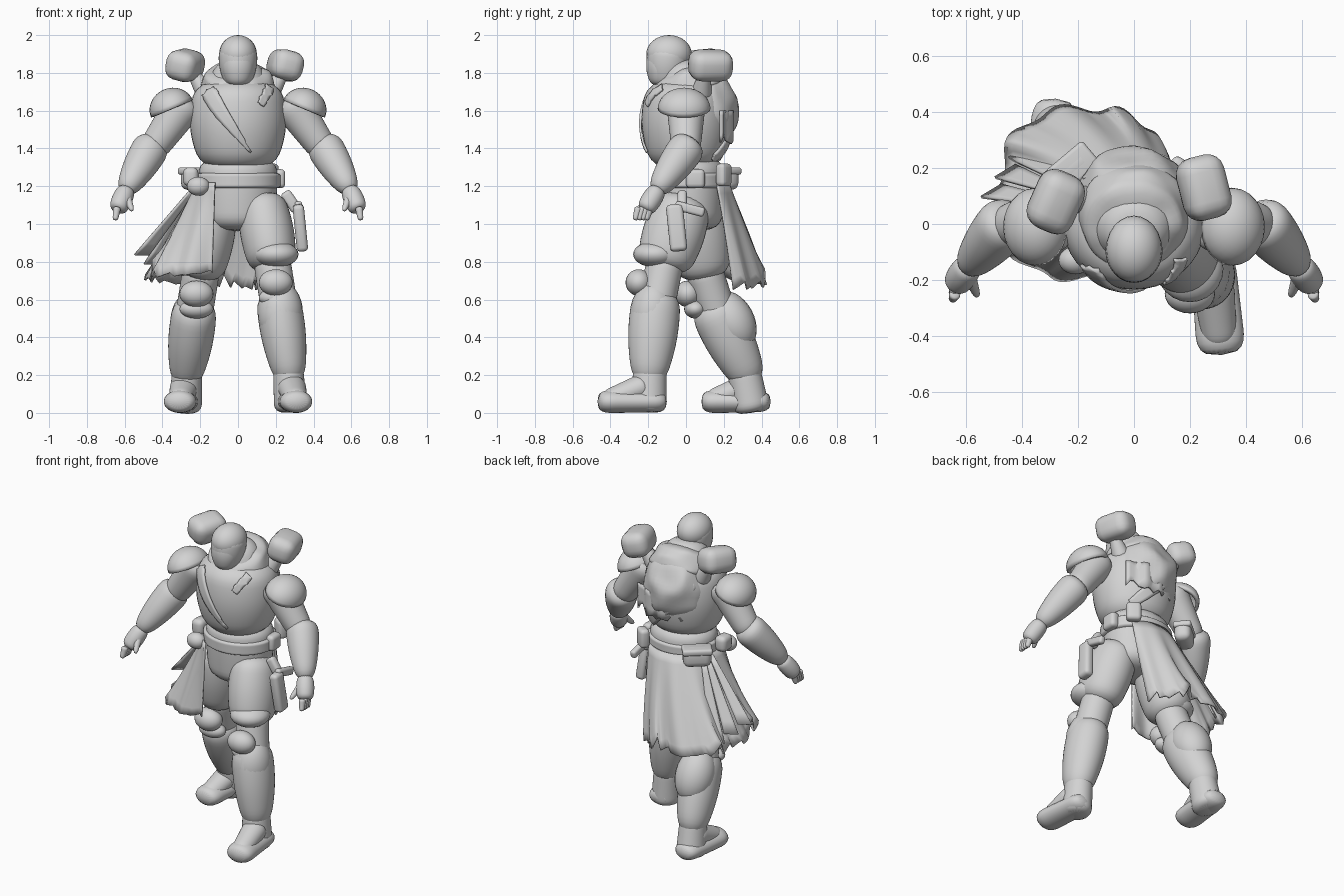
import bpy
import bmesh
import math
import random
from mathutils import Vector, noise

random.seed(4)
default_cube = bpy.data.objects.get("Cube")
if default_cube:
    bpy.data.objects.remove(default_cube)

grey = bpy.data.materials.new("plain_grey")
grey.use_nodes = True
grey.diffuse_color = (0.65, 0.65, 0.65, 1)
shader = grey.node_tree.nodes["Principled BSDF"]
shader.inputs["Base Color"].default_value = grey.diffuse_color


def finish(name, builder, place=(0, 0, 0), turn=(0, 0, 0)):
    """Turn a bmesh into a smooth, coloured object."""
    bmesh.ops.recalc_face_normals(builder, faces=builder.faces)
    mesh = bpy.data.meshes.new(name)
    builder.to_mesh(mesh)
    builder.free()
    mesh.materials.append(grey)
    mesh.shade_smooth()
    part = bpy.data.objects.new(name, mesh)
    part.location = place
    part.rotation_euler = turn
    bpy.context.collection.objects.link(part)
    return part


def limb(name, start, end, start_radius, end_radius, bulge=0, depth=1, wrinkle=0):
    """Tapered, bulging tube with rounded ends; depth flattens it front to back."""
    start, end = Vector(start), Vector(end)
    axis = (end - start).normalized()
    back = axis.cross(Vector((1, 0, 0))).normalized()
    across = back.cross(axis)
    builder = bmesh.new()
    steps, sides = 8, 20
    loops = []
    for step in range(steps + 1):
        t = step / steps
        radius = start_radius + (end_radius - start_radius) * t + bulge * math.sin(math.pi * t)
        if step in (0, steps):
            radius *= 0.7
        loop = []
        for corner in range(sides):
            angle = math.tau * corner / sides
            spot = start.lerp(end, t)
            spot += across * radius * math.cos(angle) + back * radius * depth * math.sin(angle)
            spot += wrinkle * noise.noise_vector(spot * 14)
            loop.append(builder.verts.new(spot))
        loops.append(loop)
    for low, high in zip(loops, loops[1:]):
        for corner in range(sides):
            builder.faces.new((low[corner - 1], low[corner], high[corner], high[corner - 1]))
    builder.faces.new(loops[0])
    builder.faces.new(loops[-1])
    part = finish(name, builder)
    smoother = part.modifiers.new("smoother", "SUBSURF")
    smoother.levels = smoother.render_levels = 1
    return part


def block(name, place, size, turn=(0, 0, 0)):
    """Soft rounded box."""
    builder = bmesh.new()
    bmesh.ops.create_cube(builder, size=1)
    bmesh.ops.scale(builder, vec=size, verts=builder.verts)
    part = finish(name, builder, place, turn)
    soften = part.modifiers.new("soften", "BEVEL")
    soften.width = min(size) * 0.38
    soften.segments = 4


def ball(name, place, size, turn=(0, 0, 0), dome=False):
    """Ellipsoid, or its upper half as a thick shell."""
    builder = bmesh.new()
    bmesh.ops.create_uvsphere(builder, u_segments=24, v_segments=16, radius=1)
    if dome:
        lower = [vert for vert in builder.verts if vert.co.z < -0.1]
        bmesh.ops.delete(builder, geom=lower, context="VERTS")
    bmesh.ops.scale(builder, vec=size, verts=builder.verts)
    part = finish(name, builder, place, turn)
    if dome:
        part.modifiers.new("thickness", "SOLIDIFY").thickness = 0.02


def sheet(name, columns, rows, surface):
    """Cloth grid whose points come from surface(column, u, v)."""
    builder = bmesh.new()
    grid = [[builder.verts.new(surface(column, column / columns, row / rows))
             for row in range(rows + 1)] for column in range(columns + 1)]
    for one, two in zip(grid, grid[1:]):
        for row in range(rows):
            builder.faces.new((one[row], two[row], two[row + 1], one[row + 1]))
    part = finish(name, builder)
    part.modifiers.new("thickness", "SOLIDIFY").thickness = 0.012
    return part


def sash(name, start, end, start_width, end_width):
    """Cloth band that hugs the chest."""
    start, end = Vector(start), Vector(end)
    across = (end - start).cross(Vector((0, 1, 0))).normalized()

    def surface(column, u, v):
        width = start_width + (end_width - start_width) * u
        return start.lerp(end, u) + across * width * (v - 0.5)

    part = sheet(name, 20, 4, surface)
    hug = part.modifiers.new("hug", "SHRINKWRAP")
    hug.target = chest
    hug.wrap_mode = "ABOVE_SURFACE"
    hug.offset = 0.015
    part.modifiers.move(1, 0)


def mirrored(side, x, y, z):
    return Vector((side * x, y, z))


# Trunk, belt and collar
limb("hips", (0, .02, .96), (0, .02, 1.36), .19, .21, bulge=.01, depth=.88)
chest = limb("chest", (0, 0, 1.28), (0, 0, 1.77), .19, .22, bulge=.055, depth=.92)
limb("neck", (0, .02, 1.6), (0, -.02, 1.87), .25, .1, depth=.9)
limb("belt", (0, .02, 1.18), (0, .02, 1.28), .23, .23, depth=.87)
limb("collar_scarf", (0, .04, 1.67), (0, -.02, 1.82), .21, .16, bulge=.01, wrinkle=.02)
limb("back_cloth", (0, .1, 1.42), (0, .08, 1.82), .15, .13, bulge=.07, depth=.9, wrinkle=.04)

# Helmeted head with a face mask
ball("helmet", (0, -.09, 1.9), (.1, .12, .1))
limb("jaw", (0, -.11, 1.72), (0, -.09, 1.94), .06, .1, bulge=.02, depth=1.1)
limb("face_mask", (0, -.14, 1.73), (0, -.13, 1.9), .05, .08, bulge=.02, depth=.9)

# Arms, hands and shoulder plates
for side, label in ((1, "left"), (-1, "right")):
    shoulder = mirrored(side, .26, 0, 1.67)
    elbow = mirrored(side, .47, 0, 1.37)
    wrist = mirrored(side, .6, -.16, 1.17)
    knuckles = mirrored(side, .64, -.22, 1.07)
    limb(label + "_upper_arm", shoulder, elbow, .11, .075)
    limb(label + "_bracer", elbow + mirrored(side, -.03, .03, .07), wrist, .1, .05, bulge=.015)
    limb(label + "_palm", wrist.lerp(elbow, .1), knuckles, .045, .045, bulge=.01)
    for finger in range(4):
        root = knuckles + Vector((0, .03 - finger * .02, .02))
        tip = root + mirrored(side, .01, -.02, -.07)
        limb(label + "_finger", root, tip, .022, .014)
    limb(label + "_thumb", wrist, wrist + mirrored(side, -.04, -.1, -.1), .03, .012)
    ball(label + "_shoulder_plate", mirrored(side, .35, -.01, 1.61), (.12, .14, .11), (0, side * .4, 0), dome=True)

# Striding legs, armoured below the knee
strides = {
    "left": ((.12, 0, 1.15), (.2, -.15, .69), (.28, -.2, .15)),
    "right": ((-.12, .03, 1.15), (-.22, .11, .63), (-.28, .35, .15)),
}
for label, joints in strides.items():
    hip, knee, ankle = map(Vector, joints)
    limb(label + "_thigh", hip, knee.lerp(hip, .15), .12, .12, bulge=.025, depth=1.15)
    limb(label + "_knee", knee.lerp(hip, .3), knee.lerp(ankle, .3), .1, .1)
    limb(label + "_boot", knee.lerp(ankle, .07), ankle, .115, .075, bulge=.025, depth=1.1)
    lean = Vector((0, (ankle.y - knee.y) * .25, 0))
    ball(label + "_calf", knee.lerp(ankle, .3) + lean, (.12, .12, .17), (lean.y * 8, 0, 0))
    floor = Vector((ankle.x, ankle.y, 0))
    limb(label + "_heel", ankle.lerp(knee, .2), floor, .08, .09, depth=1.1)
    heel = floor + Vector((0, .1, .06))
    toe = floor + Vector((ankle.x * .12, -.27, .06))
    limb(label + "_foot", heel, toe, .08, .09, depth=.7)
    limb(label + "_instep", ankle, toe.lerp(heel, .1), .08, .06, depth=.9)
    cap = knee + Vector((0, -.1, 0))
    ball(label + "_knee_cap", cap, (.09, .07, .07))
    ball(label + "_knee_band", cap + Vector((0, .04, -.08)), (.09, .06, .05))
    ball(label + "_thigh_guard", knee + Vector((0, -.01, .15)), (.12, .12, .07))

# Shoulder packs and belt gear
block("right_shoulder_pack", (-.28, .08, 1.84), (.17, .22, .16), (.1, .25, -.4))
block("left_shoulder_pack", (.25, .13, 1.84), (.17, .23, .16), (0, .25, .25))
for side in (1, -1):
    limb("pack_strap", mirrored(side, .16, .08, 1.68), mirrored(side, .24, .1, 1.8), .06, .03)
block("back_pouch", (-.22, .2, 1.24), (.17, .1, .12), (0, 0, .7))
block("back_pouch_flap", (-.22, .2, 1.28), (.18, .11, .04), (0, 0, .7))
block("left_pouch", (.22, .05, 1.24), (.06, .1, .1))
block("left_rear_pouch", (.17, .2, 1.26), (.09, .06, .12), (0, 0, -.6))
block("right_pouch", (-.25, -.03, 1.25), (.08, .1, .1))
ball("cloth_knot", (-.21, -.13, 1.2), (.06, .05, .05))
block("holster", (.33, -.05, .98), (.06, .09, .25), (.1, -.1, 0))
block("holster_grip", (.32, .02, 1.08), (.04, .16, .05), (-.25, 0, 0))
block("holster_strap", (.28, -.02, 1.12), (.06, .05, .12), (0, -.6, 0))

# Torn cloths across the chest and back
sash("chest_cloth", (-.2, -.2, 1.74), (.08, -.27, 1.36), .12, .01)
sash("left_chest_strap", (.2, -.15, 1.76), (.14, -.25, 1.64), .07, .05)
sash("back_strap", (-.2, .2, 1.7), (.2, .2, 1.3), .07, .07)


def tatters(column, u, v):
    """Crumpled scraps hanging below the back cloth."""
    ragged = v * random.uniform(0, .06)
    bow = .18 + .07 * math.sin(math.pi * u) + .01 * math.sin(column * 1.5)
    return Vector((.35 * u - .13, bow, 1.6 - .18 * v + ragged))


sheet("back_tatters", 14, 5, tatters)

# Ragged half skirt sweeping out to the rear right
teeth = [random.uniform(0, .1) for _ in range(20)]


def skirt(column, u, v):
    """Flared cloth with broad deepening pleats and a toothed hem."""
    first = 45 + 22 * v
    angle = math.radians(first + (235 - first) * u)
    spread = .26 + .26 * math.sin(math.pi * u)
    pleat = .016 * math.sin(column * .6) + .014 * math.sin(column * .25)
    radius = .22 + (spread - .22 + pleat) * v
    tooth = teeth[column // 4] * (column % 4) / 3
    height = 1.22 - (.57 - .09 * u) * v + tooth * v ** 3
    return Vector((radius * math.cos(angle), .01 + radius * math.sin(angle), height))


sheet("torn_skirt", 72, 10, skirt)
for strip in range(3):
    root = Vector((-.24, .06 + strip * .04, 1.2))
    tip = Vector((-.55 + strip * .05, .1 + strip * .07, .84 - strip * .05))
    sheet("skirt_strip", 4, 6, lambda column, u, v: root.lerp(tip, v) + Vector((.05, .03, 0)) * u * (v + .5))
